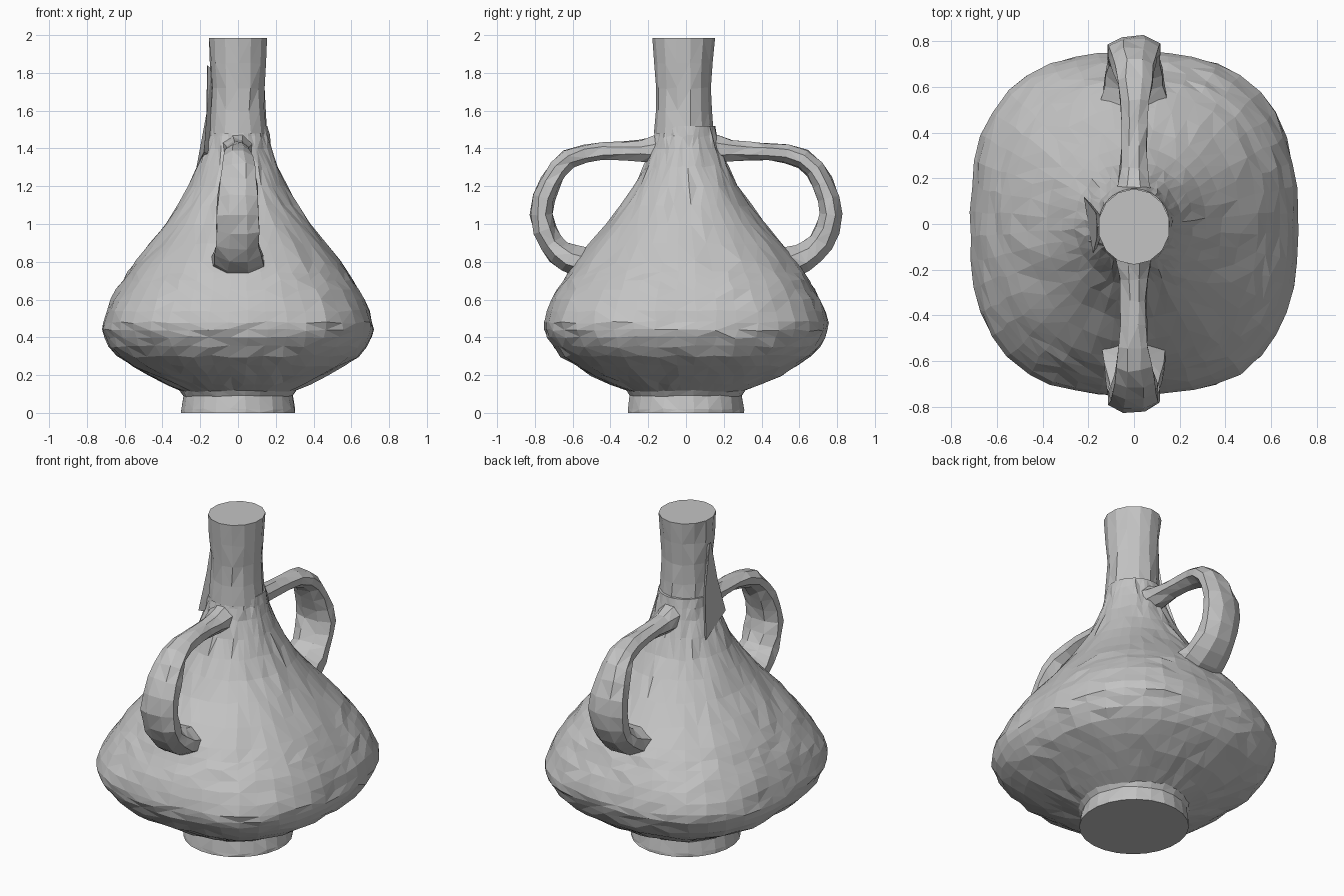
import bpy, bmesh, math, random
from mathutils import Vector

random.seed(4)
if "Cube" in bpy.data.objects:
    bpy.data.objects.remove(bpy.data.objects["Cube"])

clay = bpy.data.materials.new("grey clay")
clay.use_nodes = True
GREY = (0.55, 0.55, 0.55, 1)
clay.diffuse_color = GREY
clay.node_tree.nodes["Principled BSDF"].inputs["Base Color"].default_value = GREY


def smooth_path(points, steps):
    """Catmull-Rom interpolation through tuples of any length."""
    pts = [Vector(p) for p in points]
    pts = [pts[0] * 2 - pts[1]] + pts + [pts[-1] * 2 - pts[-2]]
    out = []
    for a, b, c, d in zip(pts, pts[1:], pts[2:], pts[3:]):
        for i in range(steps):
            t = i / steps
            out.append(b + (c - a) * t / 2 + (a * 2 - b * 5 + c * 4 - d) * t * t / 2
                       + (b * 3 - a - c * 3 + d) * t ** 3 / 2)
    return out + [pts[-2]]


def loft(name, rings, rough=0.0):
    """Skin closed rings of points, cap both ends, and roughen by hand."""
    bm = bmesh.new()
    rows = [[bm.verts.new(p) for p in ring] for ring in rings]
    n = len(rows[0])
    for low, high in zip(rows, rows[1:]):
        for i in range(n):
            j = (i + 1) % n
            bm.faces.new((low[i], low[j], high[j], high[i]))
    bm.faces.new(rows[0][::-1])
    bm.faces.new(rows[-1])
    bmesh.ops.recalc_face_normals(bm, faces=bm.faces)
    for row in rows[1:-1]:
        for v in row:
            v.co += Vector([random.uniform(-rough, rough) for _ in range(3)])
    bmesh.ops.triangulate(bm, faces=[f for f in bm.faces if len(f.verts) == 4],
                          quad_method="SHORT_EDGE")
    mesh = bpy.data.meshes.new(name)
    bm.to_mesh(mesh)
    bm.free()
    mesh.materials.append(clay)
    obj = bpy.data.objects.new(name, mesh)
    bpy.context.collection.objects.link(obj)
    return obj


def plan_ring(z, rx, ry, power, sides, cy=0.0):
    """Horizontal superellipse ring; power 2 is round, higher is squarer."""
    ring = []
    for i in range(sides):
        a = math.tau * (i + 0.5) / sides
        c, s = math.cos(a), math.sin(a)
        r = (abs(c) ** power + abs(s) ** power) ** (-1 / power)
        ring.append(Vector((rx * r * c, cy + ry * r * s, z)))
    return ring


# Body: squarish belly drawn up to a round shoulder (z, half width, half depth)
profile = [(0.11, 0.29, 0.29), (0.2, 0.47, 0.5), (0.3, 0.64, 0.66),
           (0.4, 0.705, 0.73), (0.48, 0.71, 0.75), (0.6, 0.67, 0.71),
           (0.7, 0.61, 0.65), (0.8, 0.54, 0.59), (1.0, 0.385, 0.42),
           (1.2, 0.26, 0.275), (1.4, 0.178, 0.185), (1.52, 0.155, 0.155)]
rings = []
for z, rx, ry in smooth_path(profile, 2):
    power = 2 + 0.75 * max(0, 1 - abs(z - 0.48) / 0.6)
    rings.append(plan_ring(z, rx, ry, power, 44))
loft("body", rings, 0.007)

# Neck: flares slightly to a flat, uneven lip
neck = [(1.48, 0.158, 0.158), (1.6, 0.146, 0.146), (1.72, 0.142, 0.146),
        (1.85, 0.148, 0.155), (1.985, 0.158, 0.166)]
loft("neck", [plan_ring(z, rx, ry, 2, 14, -0.012) for z, rx, ry in neck], 0.005)

# Foot: short ring with a flat base
foot = [(0, 0.305, 0.31), (0.02, 0.305, 0.31), (0.09, 0.292, 0.298),
        (0.13, 0.32, 0.325)]
loft("foot", [plan_ring(z, rx, ry, 2, 24) for z, rx, ry in foot], 0.004)

# Handles: (distance out, height, half width, half thickness)
handle = [(0.12, 1.4, 0.085, 0.085), (0.24, 1.39, 0.06, 0.055),
          (0.44, 1.385, 0.055, 0.045), (0.62, 1.345, 0.075, 0.05),
          (0.72, 1.22, 0.1, 0.055), (0.765, 1.05, 0.112, 0.058),
          (0.715, 0.9, 0.112, 0.065), (0.62, 0.82, 0.13, 0.075),
          (0.5, 0.78, 0.15, 0.09)]


def add_handle(name, side):
    path = smooth_path(handle, 2)
    rings = []
    for i, p in enumerate(path):
        ahead = path[min(i + 1, len(path) - 1)] - path[max(i - 1, 0)]
        normal = Vector((-ahead[1], ahead[0])).normalized()
        ring = []
        for k in range(8):
            a = math.tau * (k + 0.5) / 8
            across, off = p[2] * math.cos(a) * 1.08, p[3] * math.sin(a) * 1.08
            ring.append(Vector((across, side * (p[0] + normal.x * off),
                                p[1] + normal.y * off)))
        rings.append(ring)
    loft(name, rings, 0.006)


add_handle("front_handle", -1)
add_handle("back_handle", 1)

# Shard: thin pointed sliver of clay clinging to one side of the neck
loft("neck_shard", [
    [Vector((-0.22, 0.12, 1.3)), Vector((-0.18, -0.13, 1.38)), Vector((-0.1, 0, 1.35))],
    [Vector((-0.168, 0.05, 1.58)), Vector((-0.165, -0.07, 1.6)), Vector((-0.12, 0, 1.6))],
    [Vector((-0.163, 0, 1.84)), Vector((-0.16, -0.015, 1.84)), Vector((-0.14, 0, 1.82))]])
